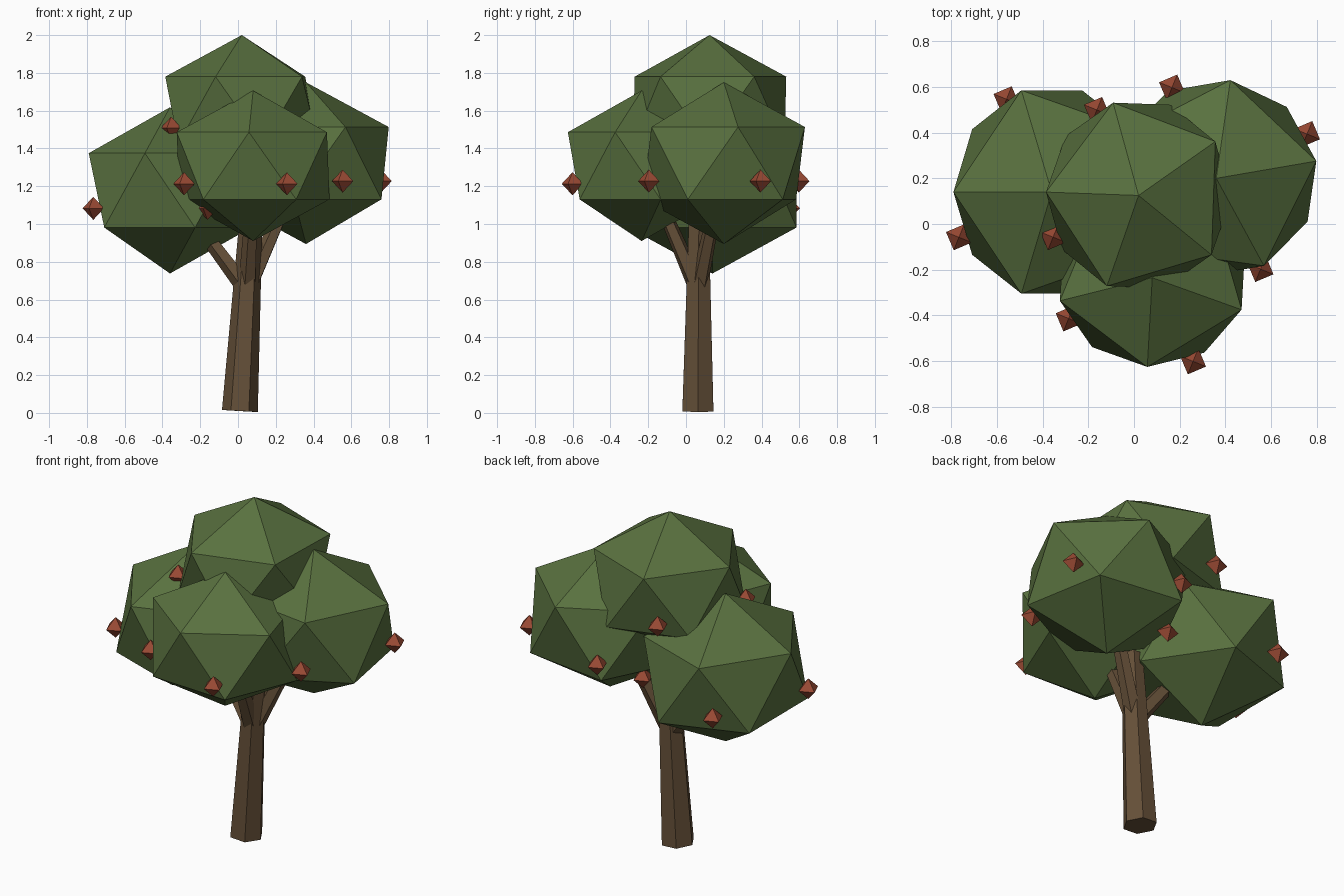
import bpy, bmesh
from math import radians, cos, sin
from mathutils import Matrix, Vector

cube = bpy.data.objects.get("Cube")
if cube:
    bpy.data.objects.remove(cube, do_unlink=True)


def make_material(name, rgb):
    mat = bpy.data.materials.new(name)
    mat.use_nodes = True
    color = (*rgb, 1.0)
    mat.diffuse_color = color
    mat.node_tree.nodes["Principled BSDF"].inputs["Base Color"].default_value = color
    return mat


bark = make_material("brown_bark", (0.13, 0.08, 0.04))
leaf = make_material("green_leaf", (0.10, 0.165, 0.05))
fruit_red = make_material("red_fruit", (0.33, 0.07, 0.035))


def add_object(name, bm, mat):
    mesh = bpy.data.meshes.new(name)
    bm.to_mesh(mesh)
    bm.free()
    mesh.materials.append(mat)
    obj = bpy.data.objects.new(name, mesh)
    bpy.context.collection.objects.link(obj)
    return obj


def tapered_limb(name, start, end, r1, r2, sides):
    start, end = Vector(start), Vector(end)
    axis = end - start
    turn = Vector((0, 0, 1)).rotation_difference(axis).to_matrix().to_4x4()
    bm = bmesh.new()
    bmesh.ops.create_cone(bm, cap_ends=True, segments=sides, radius1=r1, radius2=r2,
                          depth=axis.length,
                          matrix=Matrix.Translation((start + end) / 2) @ turn
                          @ Matrix.Rotation(radians(90), 4, 'Z'))
    # Hexagonal limbs keep one corner on the x axis
    if sides == 6:
        spin = Matrix.Rotation(radians(30), 3, axis)
        corner = min(bm.verts, key=lambda v: v.co.x).co - start
        if abs(corner.y) > r1 * 0.25:
            bmesh.ops.rotate(bm, cent=start, matrix=spin, verts=bm.verts)
    return add_object(name, bm, bark)


# Trunk and the three branches that hold the crown
tapered_limb("trunk", (0.01, 0.063, 0.01), (0.07, 0.068, 1.05), 0.095, 0.06, 6)
branches = {
    "left_branch": (0.26, 0.16, 1.12),
    "right_branch": (-0.25, 0.12, 1.05),
    "front_branch": (0.075, -0.13, 1.1),
}
for name, tip in branches.items():
    tapered_limb(name, (0.05, 0.065, 0.65), tip, 0.05, 0.035, 5)

# Faceted leaf clumps: centre, radii, turn in degrees
clumps = {
    "front": ((0.08, -0.235, 1.308), (0.468, 0.437, 0.398), -21),
    "left": ((0.36, 0.20, 1.322), (0.497, 0.485, 0.428), 10),
    "right": ((-0.36, 0.14, 1.178), (0.481, 0.523, 0.44), 36),
    "top": ((0.02, 0.125, 1.602), (0.453, 0.472, 0.398), 34),
}
for name, (centre, radii, turn) in clumps.items():
    place = Matrix.Translation(centre)
    bm = bmesh.new()
    bmesh.ops.create_icosphere(bm, subdivisions=1, radius=1.0,
                               matrix=place @ Matrix.Diagonal((*radii, 1.0))
                               @ Matrix.Rotation(radians(turn), 4, 'Z'))
    add_object(name + "_foliage", bm, leaf)

    # Four diamond fruits around each clump, just below its middle
    reach = 0.45 * (radii[0] + radii[1])
    bm = bmesh.new()
    for k in range(4):
        a = radians(26 + 90 * k)
        spot = Matrix.Translation((reach * cos(a), reach * sin(a), -0.095))
        bmesh.ops.create_uvsphere(bm, u_segments=4, v_segments=2, radius=0.061,
                                  matrix=place @ spot @ Matrix.Rotation(radians(-22), 4, 'Z'))
    add_object(name + "_fruits", bm, fruit_red)
